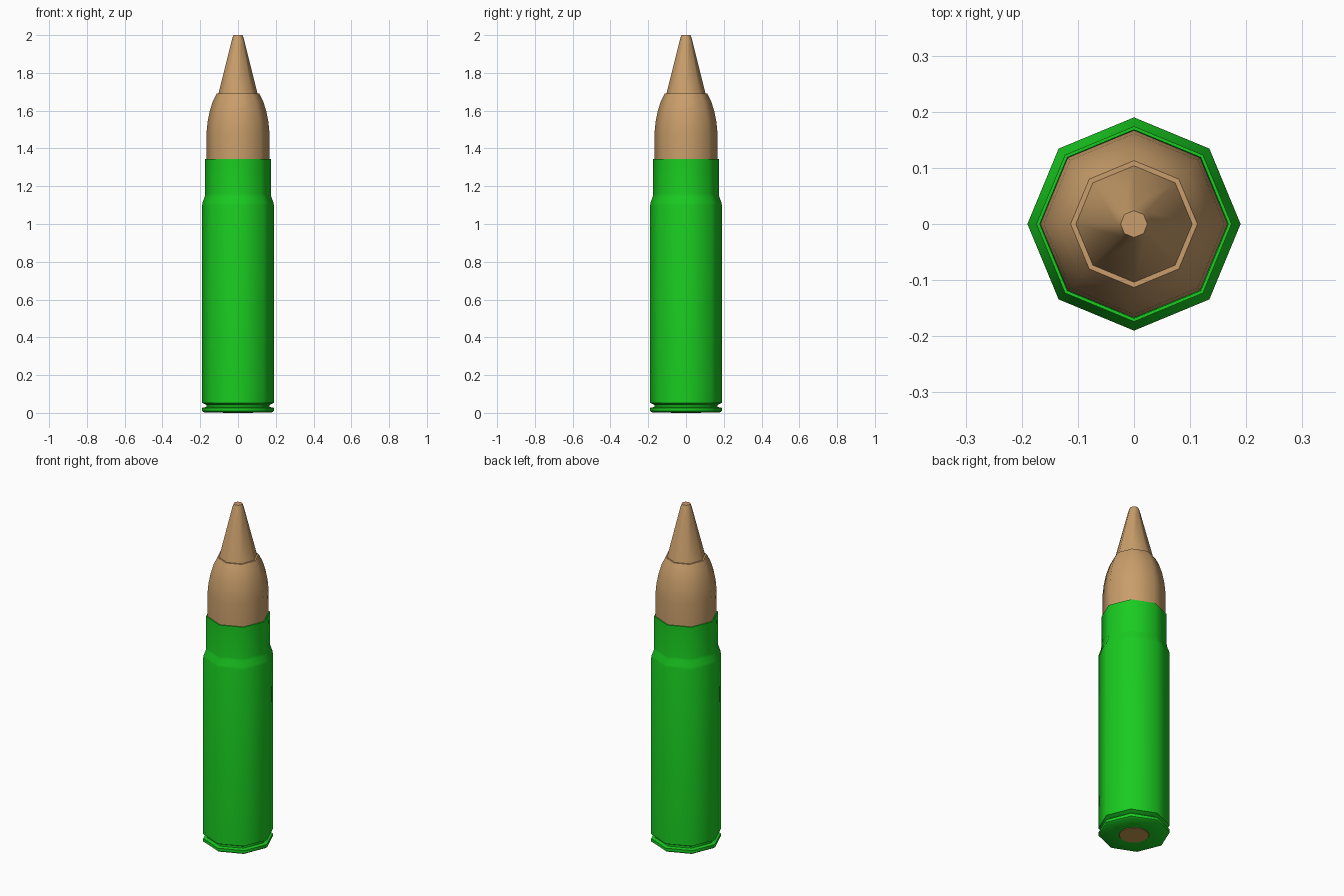
import bpy, bmesh, math

if "Cube" in bpy.data.objects:
    bpy.data.objects.remove(bpy.data.objects["Cube"])

SIDES = 8


def material(name, rgb):
    m = bpy.data.materials.new(name)
    m.diffuse_color = (*rgb, 1)
    m.use_nodes = True
    m.node_tree.nodes["Principled BSDF"].inputs["Base Color"].default_value = m.diffuse_color
    return m


def lathe(name, profile, mat, sides=SIDES, angle=30):
    """Revolve (radius, z) points around z; radius 0 closes to a pole."""
    bm = bmesh.new()
    verts = [bm.verts.new((r, 0, z)) for r, z in profile]
    edges = [bm.edges.new(p) for p in zip(verts, verts[1:])]
    bmesh.ops.spin(bm, geom=verts + edges, cent=(0, 0, 0), axis=(0, 0, 1),
                   angle=math.tau, steps=sides)
    bmesh.ops.remove_doubles(bm, verts=bm.verts, dist=1e-5)
    bmesh.ops.recalc_face_normals(bm, faces=bm.faces)
    mesh = bpy.data.meshes.new(name)
    bm.to_mesh(mesh)
    bm.free()
    obj = bpy.data.objects.new(name, mesh)
    bpy.context.collection.objects.link(obj)
    mesh.materials.append(mat)
    bpy.ops.object.select_all(action='DESELECT')
    obj.select_set(True)
    bpy.context.view_layer.objects.active = obj
    bpy.ops.object.shade_smooth_by_angle(angle=math.radians(angle))
    return obj


green = material("case_green", (0.01, 0.60, 0.015))
copper = material("copper", (0.58, 0.34, 0.145))
brass = material("primer_brass", (0.55, 0.33, 0.08))

# Casing: base, rim, extractor groove, body, shoulder, neck and mouth
lathe("casing", [
    (0, 0.003), (0.08, 0.003), (0.18, 0.003), (0.19, 0.01), (0.19, 0.027),
    (0.168, 0.031), (0.168, 0.042), (0.19, 0.053),
    (0.19, 1.10), (0.187, 1.115), (0.176, 1.145), (0.174, 1.16),
    (0.174, 1.345), (0.168, 1.345), (0.167, 1.30)], green, angle=50)

# Bullet jacket: straight shank, curved ogive, flat ledge at the top
lathe("bullet_jacket", [
    (0.167, 1.30), (0.167, 1.48), (0.161, 1.54), (0.149, 1.60),
    (0.133, 1.65), (0.113, 1.69), (0.100, 1.69)], copper, angle=50)

# Bullet tip: cone with a small rounded end
lathe("bullet_tip", [
    (0.105, 1.685), (0.031, 1.98), (0.024, 2.0), (0, 2.0)], copper, angle=50)

# Primer disc set in the base
lathe("primer", [
    (0, 0), (0.078, 0), (0.082, 0.004)], brass, sides=16)
